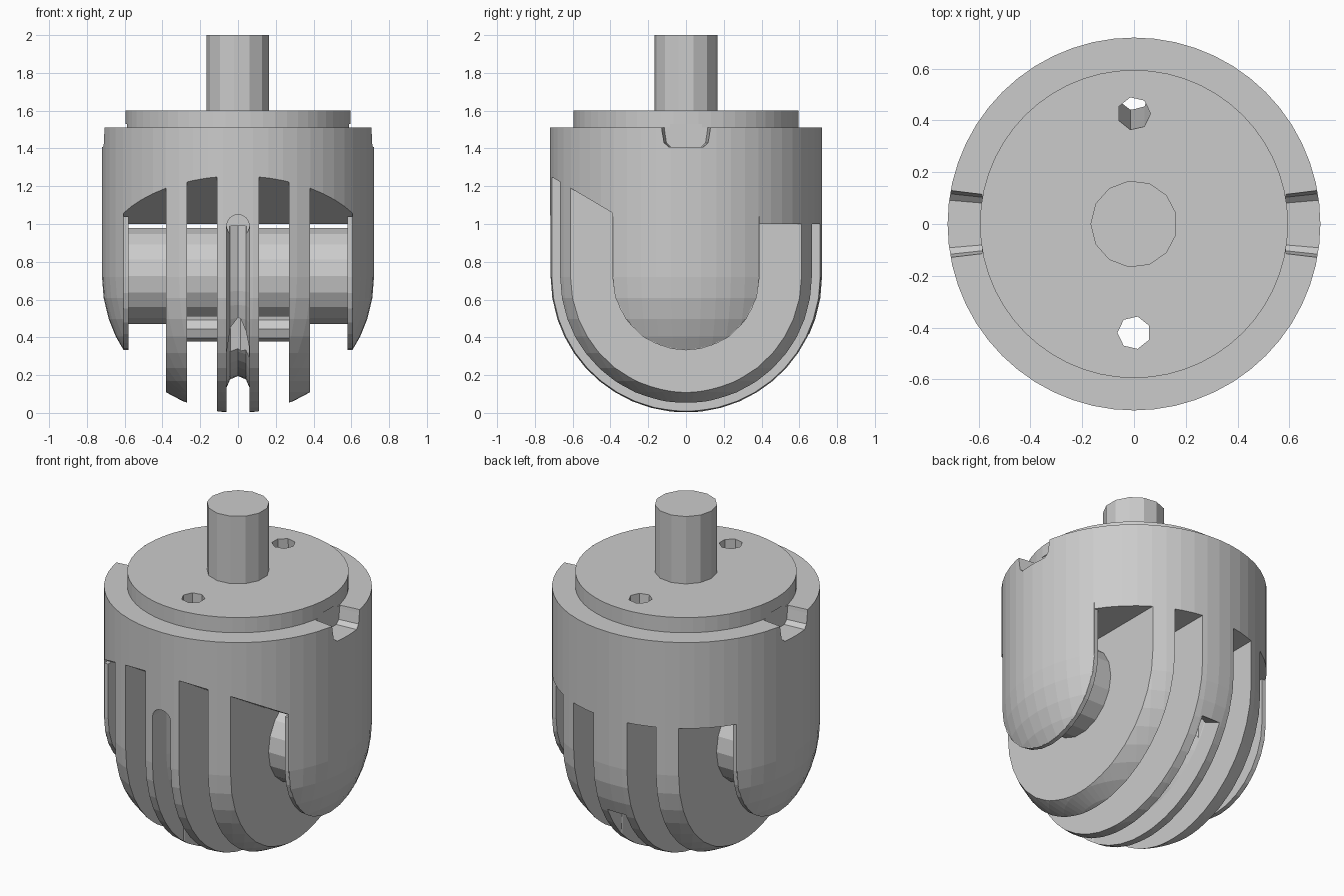
import bpy, bmesh
from math import sin, cos, radians, pi
from mathutils import Vector

if "Cube" in bpy.data.objects:
    bpy.data.objects.remove(bpy.data.objects["Cube"])

R, CZ = 0.72, 0.72      # body radius and height of the dome centre


def finish(bm, name, hidden=False):
    bmesh.ops.recalc_face_normals(bm, faces=bm.faces)
    mesh = bpy.data.meshes.new(name)
    bm.to_mesh(mesh)
    bm.free()
    ob = bpy.data.objects.new(name, mesh)
    bpy.context.collection.objects.link(ob)
    ob.hide_render = hidden
    return ob


def loft(name, rings, hidden=False):
    """Closed skin through rings of equal point count."""
    bm = bmesh.new()
    vs = [[bm.verts.new(p) for p in ring] for ring in rings]
    n = len(rings[0])
    for a, b in zip(vs, vs[1:]):
        for i in range(n):
            j = (i + 1) % n
            bm.faces.new((a[i], a[j], b[j], b[i]))
    bm.faces.new(vs[0])
    bm.faces.new(vs[-1])
    return finish(bm, name, hidden)


def prism_x(name, x0, x1, pts, hidden=False):
    return loft(name, [[(x, y, z) for y, z in pts] for x in (x0, x1)], hidden)


def rod(name, a, b, r, n, hidden=False):
    a, b = Vector(a), Vector(b)
    q = (b - a).to_track_quat('Z', 'Y')
    ring = [q @ Vector((r * cos(2 * pi * i / n), r * sin(2 * pi * i / n), 0)) for i in range(n)]
    return loft(name, [[e + p for p in ring] for e in (a, b)], hidden)


def lathe(name, profile, n):
    return loft(name, [[(r * cos(2 * pi * i / n), r * sin(2 * pi * i / n), z)
                        for i in range(n)] for r, z in profile])


def cut(ob, cutters):
    for c in cutters:
        m = ob.modifiers.new("cut", 'BOOLEAN')
        m.operation, m.solver, m.object = 'DIFFERENCE', 'EXACT', c


# round-bottomed body with a raised cap
dome = [(R * sin(radians(a)), CZ - R * cos(radians(a))) for a in (1, 8, 16, 24, 32, 40, 48, 56, 64, 72, 81, 90)]
body = lathe("body", dome + [(R, 1.51), (0.595, 1.51), (0.595, 1.6)], 56)

# slots that leave the fins, with a sloping ceiling at the front
slot = [(-1, -0.2), (-1, 1.42), (-0.29, 1.0), (1, 1.0), (1, -0.2)]
cutters = []
for s in (-1, 1):
    for a, b in ((0.11, 0.27), (0.38, 0.605)):
        cutters.append(prism_x("slot_cutter", s * a, s * b, slot, True))
    # notch in the shoulder on each side
    cutters.append(loft("notch_cutter", [
        [(s * x, k * y, z) for y, z in ((-0.13, 1.53), (-0.125, 1.49), (-0.115, 1.43), (-0.09, 1.408),
                                       (0.09, 1.408), (0.115, 1.43), (0.125, 1.49), (0.13, 1.53))]
        for x, k in ((0.588, 0.9), (0.8, 1.1))], True))

# rounded groove around the middle fin
section = [(-0.06, 0.8), (-0.06, 0.585), (-0.042, 0.543), (0, 0.525),
           (0.042, 0.543), (0.06, 0.585), (0.06, 0.8)]
stations = [[(x, -r, 0.99) for x, r in section]]
for i in range(20):
    t = radians(180 + i * 155 / 19)
    stations.append([(x, r * cos(t), CZ + r * sin(t)) for x, r in section])
cutters.append(loft("groove_cutter", stations, True))
cutters.append(rod("groove_end_cutter", (0, -0.55, 0.99), (0, -0.85, 0.99), 0.0602, 16, True))

# cord holes from the cap down to the groove
cutters.append(rod("front_hole_cutter", (0, -0.42, 0.1), (0, -0.42, 1.7), 0.064, 7, True))
cutters.append(rod("back_hole_cutter", (0, 0.525, 0.1), (0, 0.42, 1.7), 0.064, 7, True))
cut(body, cutters)

# rims of the outer cheeks
cheek = [(-0.388, 1.04)] + [(0.388 * cos(t), CZ + 0.388 * sin(t))
                            for t in [pi + pi * i / 14 for i in range(15)]] + [(0.388, 1.04)]
for s, side in ((-1, "left"), (1, "right")):
    prism_x(side + "_cheek", s * 0.58, s * 0.607, cheek)

# axle, inner cross bar and top shaft
rod("axle", (-0.6, 0, 0.725), (0.6, 0, 0.725), 0.257, 18)
rod("cross_bar", (-0.3, -0.2, 0.445), (0.3, -0.2, 0.445), 0.067, 8)
rod("shaft", (0, 0, 1.55), (0, 0, 2.0), 0.168, 13)
